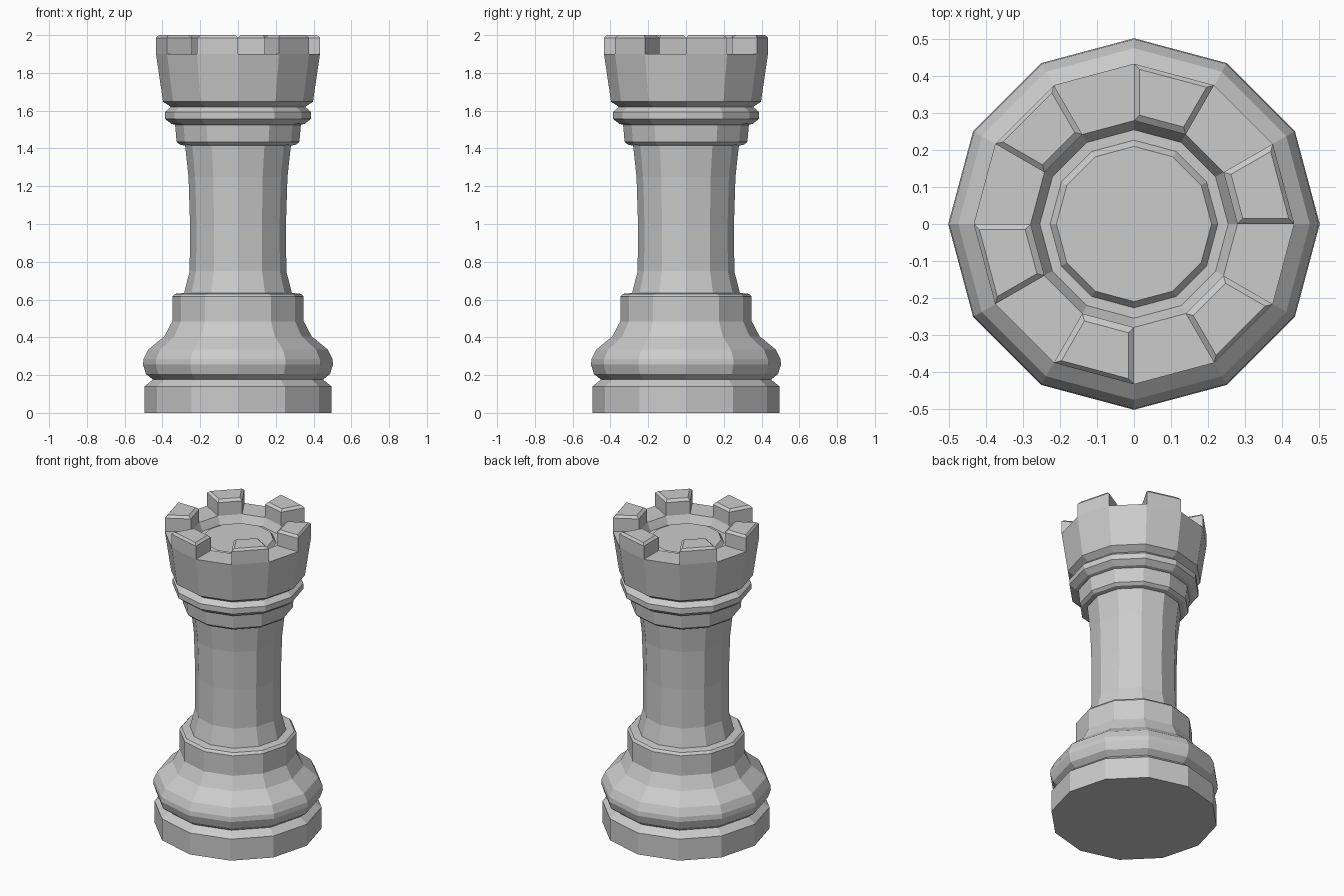
import bpy, bmesh
from math import sin, cos, radians

if "Cube" in bpy.data.objects:
    bpy.data.objects.remove(bpy.data.objects["Cube"])

SIDES = 12
STEP = 360 / SIDES


def polar(r, deg, z):
    return (r * cos(radians(deg)), r * sin(radians(deg)), z)


def finish(bm, name):
    bmesh.ops.recalc_face_normals(bm, faces=bm.faces[:])
    mesh = bpy.data.meshes.new(name)
    bm.to_mesh(mesh)
    bm.free()
    obj = bpy.data.objects.new(name, mesh)
    bpy.context.collection.objects.link(obj)
    return obj


def loft(name, rings):
    """Skin a stack of equal-length point rings and cap both ends."""
    bm = bmesh.new()
    loops = [[bm.verts.new(p) for p in ring] for ring in rings]
    n = len(loops[0])
    for a, b in zip(loops, loops[1:]):
        for i in range(n):
            j = (i + 1) % n
            bm.faces.new((a[i], a[j], b[j], b[i]))
    bm.faces.new(loops[0][::-1])
    bm.faces.new(loops[-1])
    return finish(bm, name)


# Turned tower body: (radius, height) from the foot to the recessed top disc
profile = [
    (0.495, 0), (0.495, 0.14), (0.45, 0.177),                  # foot
    (0.487, 0.205), (0.503, 0.255), (0.50, 0.285),             # bulge
    (0.476, 0.335), (0.39, 0.405), (0.348, 0.485),
    (0.348, 0.615), (0.335, 0.63), (0.285, 0.635),             # collar
    (0.256, 0.75), (0.254, 1.0), (0.262, 1.25), (0.28, 1.415), # shaft
    (0.308, 1.42), (0.325, 1.435), (0.333, 1.525),             # upper collar
    (0.353, 1.53), (0.387, 1.557), (0.387, 1.593), (0.355, 1.62),
    (0.397, 1.648), (0.434, 1.9),                              # head
    (0.28, 1.9), (0.255, 1.85), (0.227, 1.85), (0.21, 1.873),  # recess, disc
]
loft("tower_body", [[polar(r, i * STEP, z) for i in range(SIDES)]
                    for r, z in profile])


# Battlement blocks on every second side, with a chamfered top
def block_ring(z, inset):
    ro, ri = 0.434 - inset, 0.28 + inset
    do, di = inset / ro * 57.3, inset / ri * 57.3
    return [(ro, do), (ro, STEP - do), (ri, STEP - di), (ri, di)], z


for k in range(SIDES // 2):
    start = k * 2 * STEP
    rings = [block_ring(1.9, 0), block_ring(1.986, 0), block_ring(2.0, 0.015)]
    loft(f"battlement_{k + 1}",
         [[polar(r, start + a, z) for r, a in pts] for pts, z in rings])
